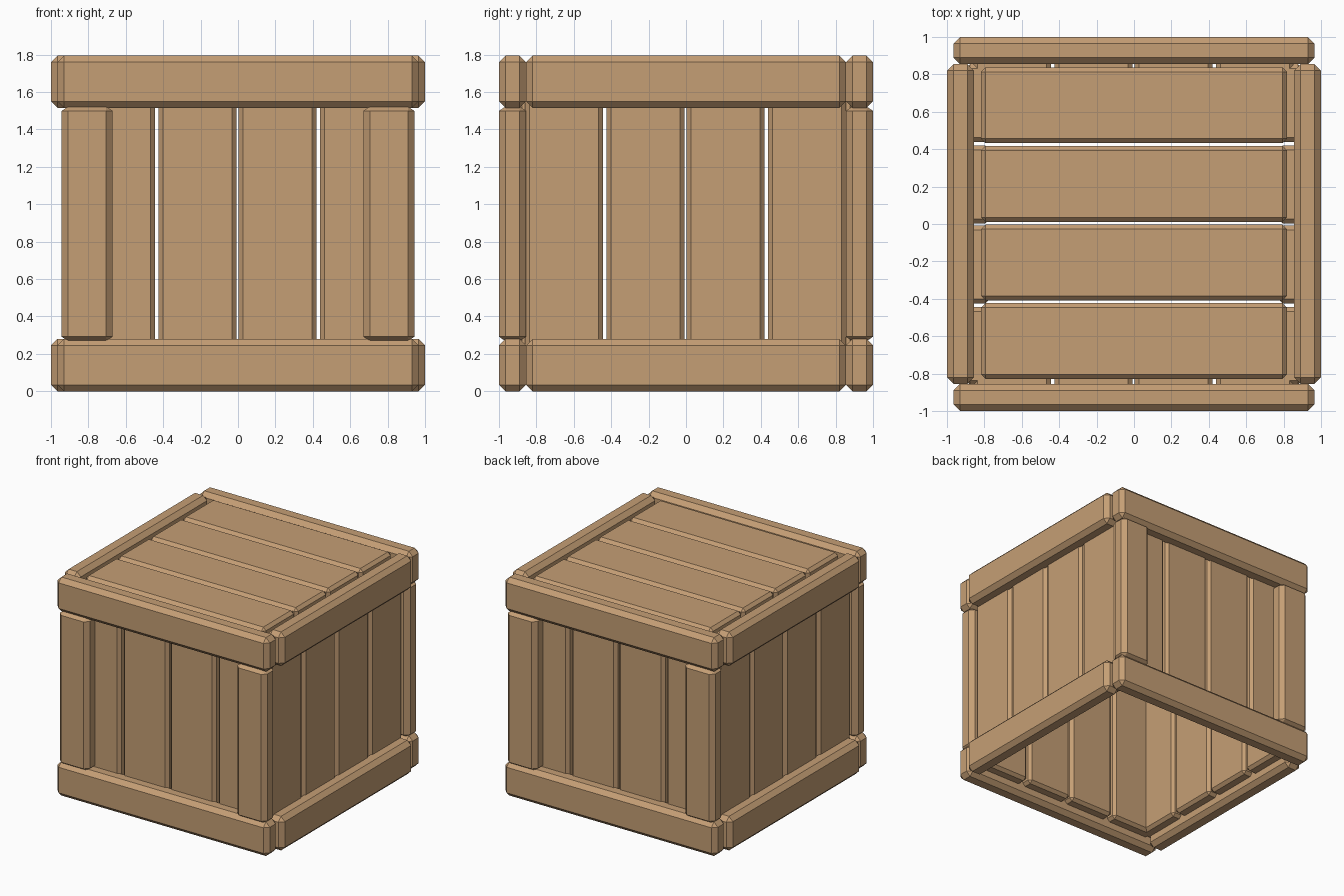
import bpy
import bmesh

if "Cube" in bpy.data.objects:
    bpy.data.objects.remove(bpy.data.objects["Cube"])

wood = bpy.data.materials.new("warm_wood")
wood.diffuse_color = (0.56, 0.345, 0.178, 1.0)
wood.use_nodes = True
wood.node_tree.nodes["Principled BSDF"].inputs["Base Color"].default_value = wood.diffuse_color


def board(name, lo, hi, chamfer):
    """Box between two corners; chamfer gives the bevel length along x, y, z."""
    bm = bmesh.new()
    bmesh.ops.create_cube(bm, size=1.0)
    for v in bm.verts:
        for i in range(3):
            v.co[i] *= (hi[i] - lo[i]) / chamfer[i]
    bmesh.ops.bevel(bm, geom=bm.edges[:], offset=1.0, segments=1,
                    affect='EDGES', profile=0.5)
    bmesh.ops.scale(bm, vec=chamfer, verts=bm.verts[:])
    mesh = bpy.data.meshes.new(name)
    bm.to_mesh(mesh)
    bm.free()
    mesh.materials.append(wood)
    obj = bpy.data.objects.new(name, mesh)
    obj.location = [(a + b) / 2 for a, b in zip(lo, hi)]
    bpy.context.collection.objects.link(obj)
    return obj


def span(side, inner, outer):
    """Range from inner to outer distance on the given side of zero."""
    return sorted((side * inner, side * outer))


INNER, OUTER = 0.855, 1.0               # frame depth range
WALL_IN, WALL_OUT = 0.77, 0.90          # wall planks sit into the frame
WALL_BOTTOM, WALL_TOP = 0.09, 1.70
LID_BOTTOM, LID_TOP = 1.66, 1.783
RAIL_CH = (0.035, 0.035, 0.035)
POST_CH = (0.035, 0.035, 0.024)
PLANK_CH = (0.024, 0.024, 0.024)
RAIL_LEVELS = (("lower", 0.0, 0.28), ("upper", 1.515, 1.795))
WALL_CENTRES = (-0.652, -0.217, 0.211, 0.647)
HALF = 0.208

for side, label in ((-1, "front"), (1, "back")):
    y0, y1 = span(side, INNER, OUTER)
    # Long rails, top and bottom
    for level, z0, z1 in RAIL_LEVELS:
        board(f"{label}_{level}_rail", (-0.965, y0, z0), (0.965, y1, z1), RAIL_CH)
    # Corner posts
    for sx, hand in ((-1, "left"), (1, "right")):
        x0, x1 = span(sx, 0.67, 0.943)
        board(f"{label}_{hand}_post", (x0, y0, 0.268), (x1, y1, 1.523), POST_CH)
    # Upright wall planks
    y0, y1 = span(side, WALL_IN, WALL_OUT)
    for c in WALL_CENTRES:
        board(f"{label}_wall_plank", (c - HALF, y0, WALL_BOTTOM),
              (c + HALF, y1, WALL_TOP), PLANK_CH)

for side, label in ((-1, "left"), (1, "right")):
    # Side rails fit between the front and back rails
    x0, x1 = span(side, INNER, OUTER)
    for level, z0, z1 in RAIL_LEVELS:
        board(f"{label}_{level}_rail", (x0, -0.855, z0), (x1, 0.855, z1), RAIL_CH)
    # Upright wall planks
    x0, x1 = span(side, WALL_IN, WALL_OUT)
    for c in WALL_CENTRES:
        board(f"{label}_wall_plank", (x0, c - HALF, WALL_BOTTOM),
              (x1, c + HALF, WALL_TOP), PLANK_CH)

# Lid planks set onto the walls, bottom left open
for i in range(4):
    c = 0.005 + (i - 1.5) * 0.42
    board("lid_plank", (-0.817, c - 0.203, LID_BOTTOM), (0.817, c + 0.203, LID_TOP), PLANK_CH)
